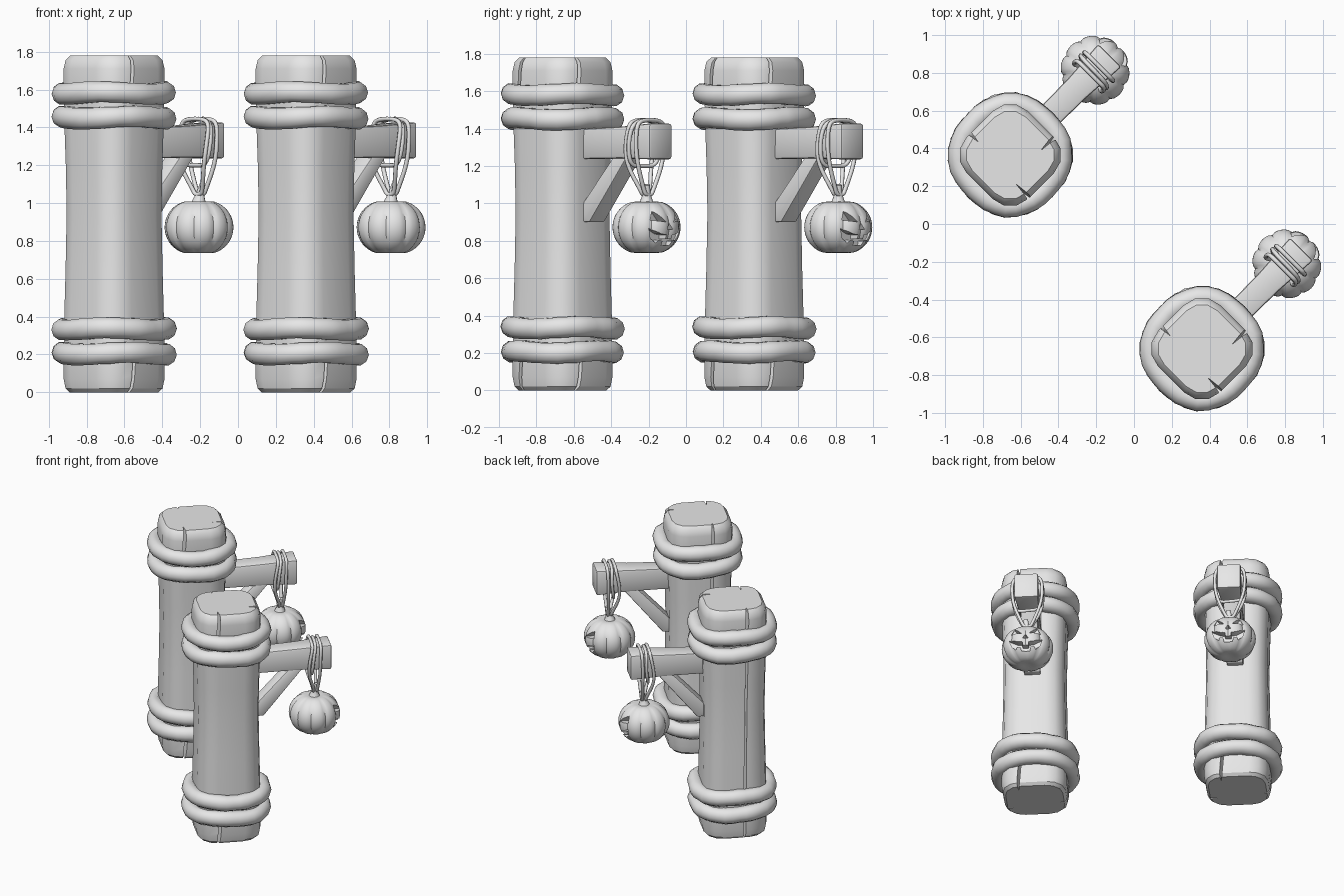
import bpy, bmesh, math, random
from mathutils import Matrix, Vector

random.seed(4)
if "Cube" in bpy.data.objects:
    bpy.data.objects.remove(bpy.data.objects["Cube"])

grey = bpy.data.materials.new("plain grey")
grey.use_nodes = True
grey.diffuse_color = (0.8, 0.8, 0.8, 1)
grey.node_tree.nodes["Principled BSDF"].inputs["Base Color"].default_value = (0.8, 0.8, 0.8, 1)

# Local frame of one post: x along the bracket beam, y across it
PLACES = {"back": (-0.655, 0.365), "front": (0.36, -0.66)}
TURN = Matrix.Rotation(math.radians(45), 4, 'Z')


def mesh_object(name, bm):
    bmesh.ops.recalc_face_normals(bm, faces=bm.faces)
    mesh = bpy.data.meshes.new(name)
    bm.to_mesh(mesh)
    bm.free()
    obj = bpy.data.objects.new(name, mesh)
    bpy.context.collection.objects.link(obj)
    return obj


def finish(obj, cutters=(), angle=35):
    """Bake modifiers, shade, and place one copy at each post."""
    for cutter in cutters:
        cutter.hide_render = True
        mod = obj.modifiers.new("cut", 'BOOLEAN')
        mod.operation, mod.solver, mod.object = 'DIFFERENCE', 'EXACT', cutter
    bpy.context.view_layer.update()
    graph = bpy.context.evaluated_depsgraph_get()
    mesh = bpy.data.meshes.new_from_object(obj.evaluated_get(graph))
    mesh.materials.clear()
    mesh.materials.append(grey)
    mesh.shade_smooth()
    mesh.set_sharp_from_angle(angle=math.radians(angle))
    name = obj.name
    for old in (obj, *cutters):
        bpy.data.objects.remove(old)
    for side, (x, y) in PLACES.items():
        copy = bpy.data.objects.new(f"{side}_{name}", mesh)
        copy.matrix_world = Matrix.Translation((x, y, 0)) @ TURN
        bpy.context.collection.objects.link(copy)


def loft(name, rings):
    """Skin a stack of equal point loops and cap both ends."""
    bm = bmesh.new()
    loops = [[bm.verts.new(p) for p in ring] for ring in rings]
    n = len(loops[0])
    for a, b in zip(loops, loops[1:]):
        for i in range(n):
            j = (i + 1) % n
            bm.faces.new((a[i], a[j], b[j], b[i]))
    bm.faces.new(loops[0])
    bm.faces.new(loops[-1])
    return mesh_object(name, bm)


def tube(name, points, radius, cyclic=True, radii=None, kind='POLY', sides=3):
    curve = bpy.data.curves.new(name, 'CURVE')
    curve.dimensions = '3D'
    curve.bevel_depth = radius
    curve.bevel_resolution = sides
    curve.use_fill_caps = True
    spline = curve.splines.new(kind)
    spline.points.add(len(points) - 1)
    for i, p in enumerate(points):
        spline.points[i].co = (*p, 1)
        spline.points[i].radius = radii[i] if radii else 1
    spline.use_cyclic_u = cyclic
    if kind == 'NURBS':
        spline.order_u = 3
        spline.resolution_u = 5
        spline.use_endpoint_u = not cyclic
    obj = bpy.data.objects.new(name, curve)
    bpy.context.collection.objects.link(obj)
    return obj


# Post: rounded square sections, slim in the middle, bevelled ends
def rounded_square(half, z):
    r = half * 0.58
    ring = []
    for corner in range(4):
        mid = math.radians(45 + 90 * corner)
        c = Vector((math.copysign(half - r, math.cos(mid)), math.copysign(half - r, math.sin(mid)), z))
        for k in range(4):
            a = mid + math.radians(-45 + 30 * k)
            ring.append(c + Vector((math.cos(a), math.sin(a), 0)) * r)
    return ring


LEVELS = [(0, .203), (.02, .222), (.07, .231), (.2, .231), (.4, .228), (.65, .222), (.95, .217),
          (1.2, .221), (1.4, .227), (1.6, .231), (1.71, .231), (1.755, .222), (1.78, .2)]
post = loft("post", [rounded_square(h, z) for z, h in LEVELS])


# Wedge shaped cracks in the post
def crack(angle, offset, z0, z1, depth, lean=0.012):
    turn = Matrix.Rotation(math.radians(angle), 3, 'Z')
    section = [(0.26, -0.014), (0.26, 0.014), (0.23 - depth, 0)]
    rings = [[turn @ Vector((d, t + offset + s * lean, z)) for d, t in section]
             for z, s in ((z0, -1), (z1, 1))]
    return loft("crack_cutter", rings)


cracks = [crack(90, 0.06, -0.1, 1.9, 0.06)]
for angle, offset in ((0, -0.1), (-90, -0.09)):
    cracks.append(crack(angle, offset, 1.57, 1.9, 0.1))
    cracks.append(crack(angle, offset, -0.1, 0.2, 0.08))
finish(post, cracks, 32)

# Four thick ropes around the post, slightly uneven
for name, z in (("lower_rope", .205), ("second_rope", .335), ("third_rope", 1.452), ("upper_rope", 1.582)):
    path, swell = [], []
    phase = random.uniform(0, 6)
    for i in range(36):
        a = math.tau * i / 36
        r = 0.265 - 0.008 * math.cos(4 * a) + random.uniform(-.003, .003)
        path.append((r * math.cos(a), r * math.sin(a), z + 0.006 * math.sin(3 * a + phase)))
        swell.append(random.uniform(0.96, 1.04))
    finish(tube(name, path, 0.058, radii=swell), angle=60)


# Bracket beam, thicker at the free end
def box_section(x, half_y, low, high):
    return [(x, -half_y, low), (x, half_y, low), (x, half_y, high), (x, -half_y, high)]


def bevelled(obj, width):
    mod = obj.modifiers.new("bevel", 'BEVEL')
    mod.width, mod.segments = width, 2
    return obj


beam = loft("beam", [box_section(.12, .064, 1.235, 1.395), box_section(.5, .07, 1.24, 1.41),
                     box_section(.745, .086, 1.235, 1.428)])
finish(bevelled(beam, 0.014))

# Diagonal strut under the beam
strut_side = [(.18, .9), (.26, .9), (.56, 1.27), (.46, 1.27), (.18, .97)]
strut = loft("strut", [[(x, y, z) for x, z in strut_side] for y in (-.058, .058)])
finish(bevelled(strut, 0.008))

# Pumpkin: lobed squashed ball with dimpled poles
CENTRE = Vector((0.635, 0, 0.872))
bm = bmesh.new()
bmesh.ops.create_uvsphere(bm, u_segments=60, v_segments=24, radius=1)
for v in bm.verts:
    a, lift = math.atan2(v.co.y, v.co.x), v.co.z
    flat = math.hypot(v.co.x, v.co.y)
    lobe = 0.93 + 0.07 * math.sqrt(abs(math.sin(5 * a)))
    r = 0.183 * flat ** 0.85 * lobe
    z = 0.148 * lift * (1 - 0.12 * math.exp(-(flat / 0.25) ** 2))
    v.co = CENTRE + Vector((r * math.cos(a), r * math.sin(a), z))
pumpkin = mesh_object("pumpkin", bm)


# Carved face on the outer side
def carving(outline):
    return loft("face_cutter", [[CENTRE + Vector((x, y, z)) for y, z in outline] for x in (.115, .3)])


eye = [(.028, .028), (.105, .038), (.082, .085)]
half_mouth = [(.022, -.062), (.022, -.04), (.055, -.036), (.118, -.005),
              (.1, -.055), (.07, -.085), (.06, -.068), (.036, -.074), (.03, -.098)]
mouth = half_mouth + [(-y, z) for y, z in reversed(half_mouth)]
face = [carving(o) for o in (eye, [(-y, z) for y, z in eye],
                             [(-.02, -.012), (.02, -.012), (0, .024)], mouth)]
finish(pumpkin, face, 40)

# Flared, leaning stem
stem = [(.635, 0, .99), (.635, 0, 1.015), (.64, -.004, 1.05), (.65, -.012, 1.1)]
finish(tube("stem", stem, 0.02, False, [2.4, 1.7, 1.05, .85]), angle=50)

# Hanging cords: two long loops to the stem and one short wrap around the beam
for name, top, belly, foot in (("inner_cord", .605, .58, .625), ("outer_cord", .665, .66, .65)):
    side = [(top, .06, 1.445), (top, .105, 1.42), (belly, .108, 1.3), (belly, .09, 1.2),
            (foot, .035, 1.07), (foot, .02, 1.045)]
    loop = side + [(x, -y, z) for x, y, z in reversed(side)]
    finish(tube(name, loop, 0.0115, kind='NURBS', sides=2), angle=60)
wrap = [(.63, .09, 1.445), (.64, .115, 1.33), (.62, .09, 1.2), (.61, 0, 1.2),
        (.6, -.09, 1.2), (.61, -.115, 1.33), (.63, -.09, 1.445)]
finish(tube("wrap_cord", wrap, 0.0115, kind='NURBS', sides=2), angle=60)
